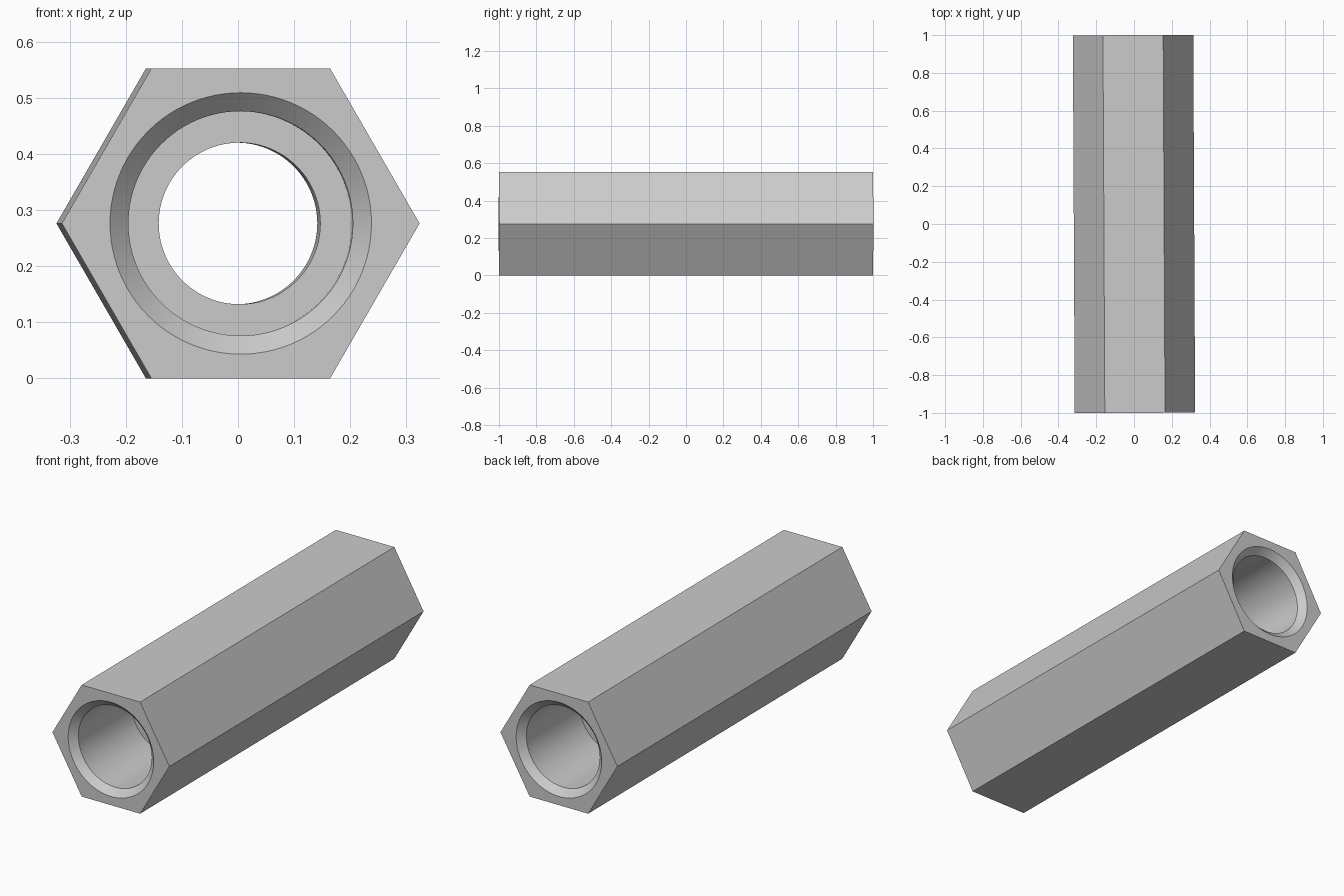
import bpy
import bmesh
from math import cos, pi, radians, sin, tau

cube = bpy.data.objects.get("Cube")
if cube:
    bpy.data.objects.remove(cube, do_unlink=True)

APOTHEM = 0.276
SEGMENTS = 96  # a multiple of six, so points land on the hex corners
YAW = radians(0.28)

steel = bpy.data.materials.new("plain grey metal")
steel.use_nodes = True
grey = (0.6, 0.6, 0.6, 1)
steel.diffuse_color = grey
steel.node_tree.nodes["Principled BSDF"].inputs["Base Color"].default_value = grey


def hex_radius(angle):
    return APOTHEM / cos(angle % (pi / 3) - pi / 6)


def add_ring(bm, radius, y):
    """Ring around the y axis; no radius gives the hexagonal outline."""
    ring = []
    for i in range(SEGMENTS):
        a = tau * i / SEGMENTS
        r = radius or hex_radius(a)
        ring.append(bm.verts.new((r * cos(a), y, r * sin(a))))
    return ring


# Half section from the front rim inward: hex edge, chamfer, counterbore, step
front = [(None, -1), (0.233, -1), (0.2, -0.967), (0.2, -0.55), (0.144, -0.55)]
section = front + [(r, -y) for r, y in reversed(front)]

bm = bmesh.new()
rings = [add_ring(bm, r, y) for r, y in section]
for ring, following in zip(rings, rings[1:] + rings[:1]):
    for i in range(SEGMENTS):
        j = (i + 1) % SEGMENTS
        bm.faces.new((ring[i], ring[j], following[j], following[i]))
bmesh.ops.recalc_face_normals(bm, faces=bm.faces)

# Hexagonal sleeve
mesh = bpy.data.meshes.new("hex_sleeve")
bm.to_mesh(mesh)
bm.free()
mesh.materials.append(steel)
sleeve = bpy.data.objects.new("hex_sleeve", mesh)
bpy.context.collection.objects.link(sleeve)
sleeve.location.z = APOTHEM
sleeve.rotation_euler.z = YAW

bpy.ops.object.select_all(action="DESELECT")
sleeve.select_set(True)
bpy.context.view_layer.objects.active = sleeve
bpy.ops.object.shade_smooth_by_angle(angle=radians(25))
